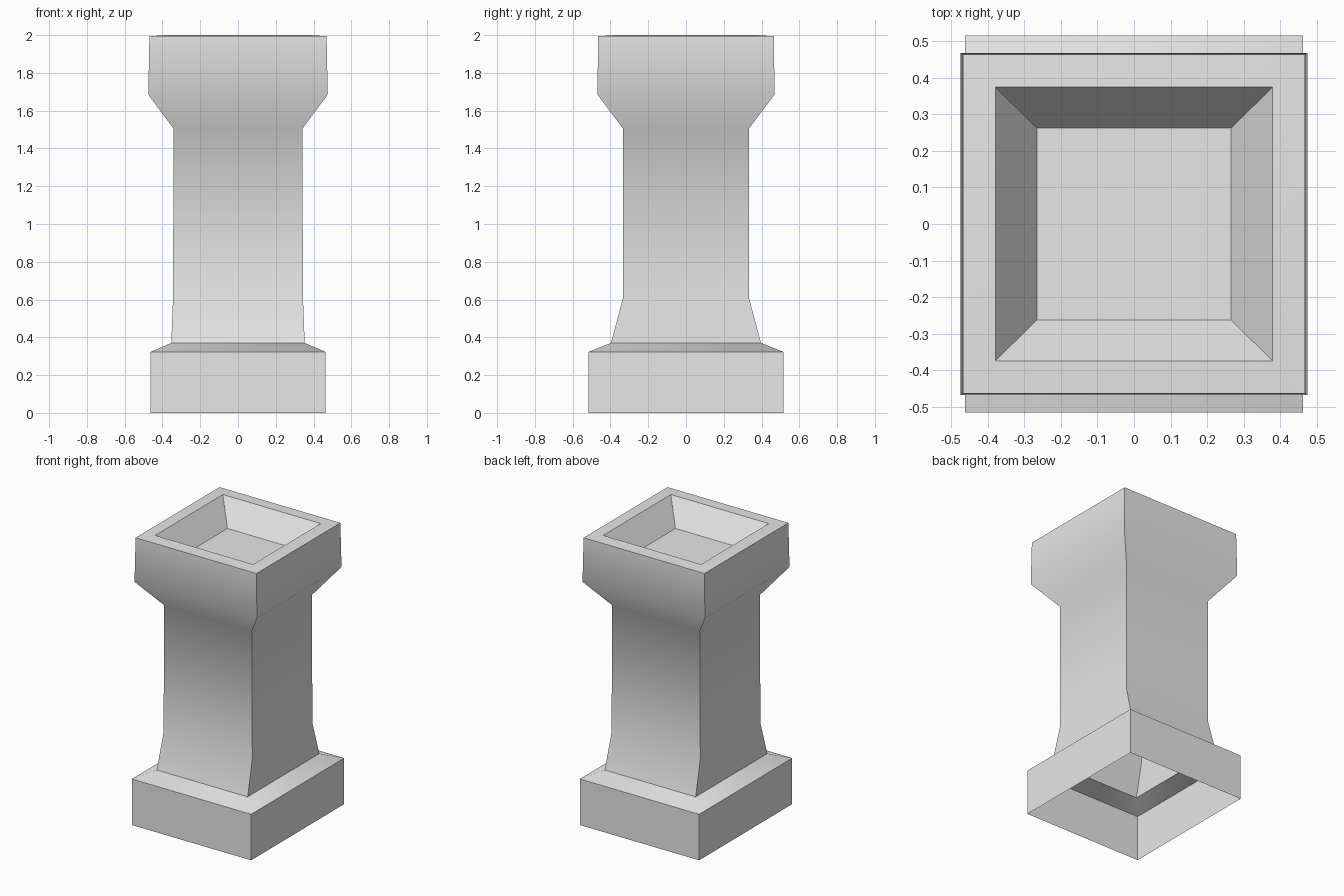
import bpy
import bmesh
import math

cube = bpy.data.objects.get("Cube")
if cube:
    bpy.data.objects.remove(cube, do_unlink=True)

stone = bpy.data.materials.new("grey stone")
stone.use_nodes = True
stone.diffuse_color = (0.8, 0.8, 0.8, 1)
stone.node_tree.nodes["Principled BSDF"].inputs["Base Color"].default_value = (0.8, 0.8, 0.8, 1)


def loft(name, profile, cap_end=False):
    """Skin rectangular rings given as (half width x, half depth y, height z)."""
    bm = bmesh.new()
    rings = []
    for hx, hy, z in profile:
        corners = ((-hx, -hy), (hx, -hy), (hx, hy), (-hx, hy))
        rings.append([bm.verts.new((x, y, z)) for x, y in corners])
    for low, high in zip(rings, rings[1:]):
        for i in range(4):
            j = (i + 1) % 4
            bm.faces.new((low[i], low[j], high[j], high[i]))
    if cap_end:
        bm.faces.new(rings[-1])
    mesh = bpy.data.meshes.new(name)
    bm.to_mesh(mesh)
    bm.free()
    mesh.materials.append(stone)
    obj = bpy.data.objects.new(name, mesh)
    bpy.context.collection.objects.link(obj)
    bpy.ops.object.select_all(action='DESELECT')
    obj.select_set(True)
    bpy.context.view_layer.objects.active = obj
    bpy.ops.object.shade_smooth_by_angle(angle=math.radians(40))
    return obj


# Open-bottomed plinth with a sloping ledge
loft("plinth", [(0.463, 0.516, 0), (0.463, 0.516, 0.323), (0.353, 0.397, 0.37)])

# Shaft with flared foot and head
loft("column", [(0.353, 0.397, 0.37), (0.344, 0.333, 0.61), (0.341, 0.333, 1.505),
                (0.475, 0.469, 1.685), (0.469, 0.465, 1.994)])

# Rim and sunken tapered basin
loft("basin", [(0.469, 0.465, 1.994), (0.38, 0.375, 2.0), (0.266, 0.263, 1.835)],
     cap_end=True)
